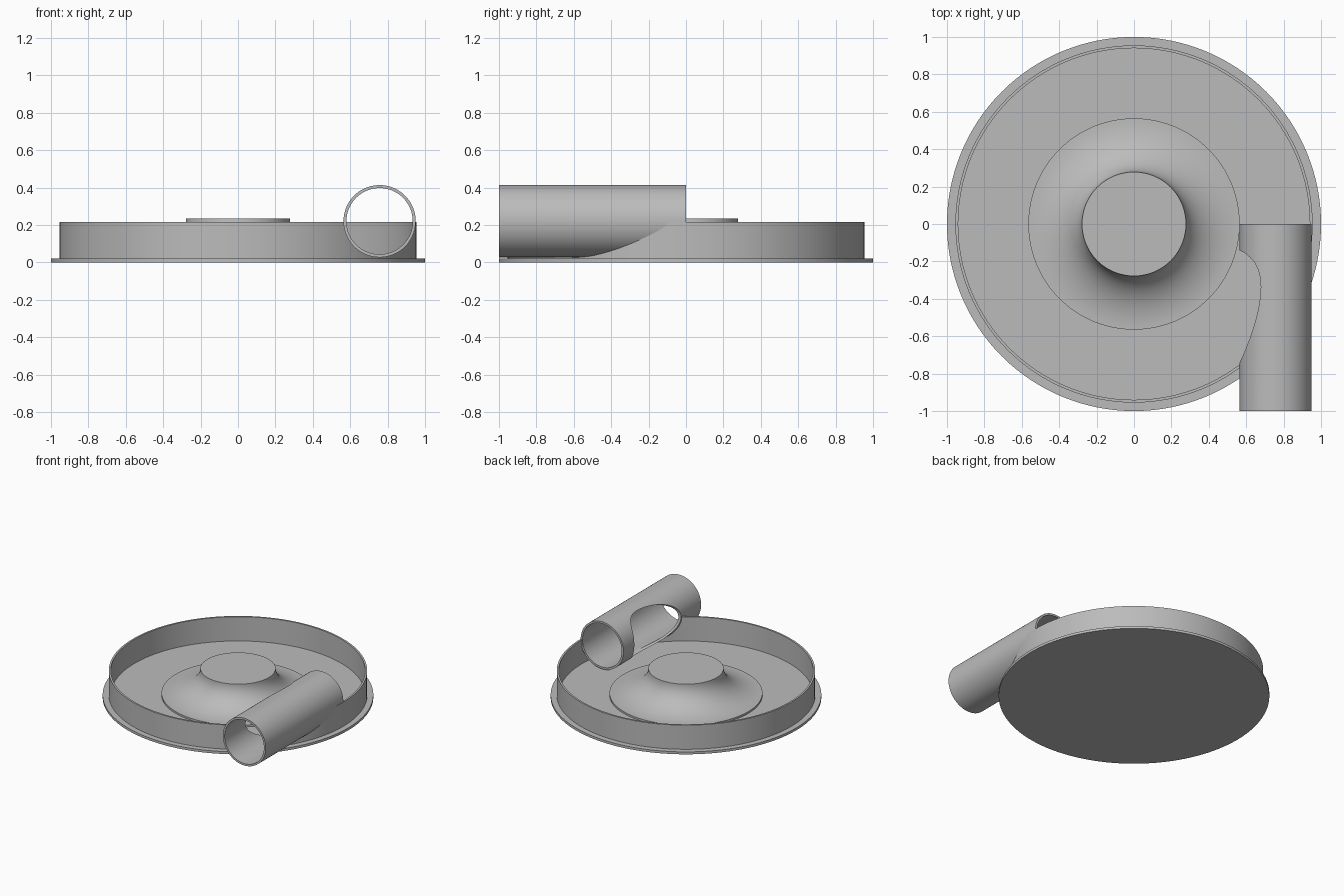
import bpy, bmesh, math
from mathutils import Matrix

old = bpy.data.objects.get("Cube")
if old:
    bpy.data.objects.remove(old, do_unlink=True)

SEG = 128
PIPE_X, PIPE_Z, PIPE_R, BORE_R = 0.757, 0.22, 0.193, 0.177

grey = bpy.data.materials.new("plain grey")
grey.use_nodes = True
grey.diffuse_color = (0.5, 0.5, 0.5, 1)
grey.node_tree.nodes["Principled BSDF"].inputs["Base Color"].default_value = (0.5, 0.5, 0.5, 1)


def lathe(name, profile, closed=False, matrix=Matrix(), segments=SEG):
    """Spin an (r, z) profile about z; points at r = 0 become poles."""
    bm = bmesh.new()
    pts = [bm.verts.new((r, 0, z)) for r, z in profile]
    edges = [bm.edges.new(p) for p in zip(pts, pts[1:])]
    if closed:
        edges.append(bm.edges.new((pts[-1], pts[0])))
    bmesh.ops.spin(bm, geom=pts + edges, cent=(0, 0, 0), axis=(0, 0, 1),
                   angle=math.tau, steps=segments, use_merge=True)
    bmesh.ops.remove_doubles(bm, verts=bm.verts, dist=1e-5)
    bmesh.ops.recalc_face_normals(bm, faces=bm.faces)
    bm.transform(matrix)
    mesh = bpy.data.meshes.new(name)
    bm.to_mesh(mesh)
    bm.free()
    ob = bpy.data.objects.new(name, mesh)
    bpy.context.collection.objects.link(ob)
    mesh.materials.append(grey)
    return ob


def cut(target, cutter):
    mod = target.modifiers.new("cut", 'BOOLEAN')
    mod.operation, mod.solver, mod.object = 'DIFFERENCE', 'EXACT', cutter
    bpy.context.view_layer.objects.active = target
    bpy.ops.object.modifier_apply(modifier=mod.name)
    cutter.hide_render = True
    cutter.hide_set(True)


# Base plate and upright rim
base = lathe("base_plate", [(0, 0), (1, 0), (1, 0.02), (0, 0.02)])
rim = lathe("rim_wall", [(0.94, 0.015), (0.955, 0.015), (0.955, 0.217), (0.94, 0.217)], True)

# Flared hub: a concave sweep from the lip up to the flat top
flare = [(0.565 - 0.287 * math.sin(a), 0.235 - 0.2 * math.cos(a))
         for a in (math.pi / 2 * i / 20 for i in range(21))]
hub = lathe("hub", [(0, 0.015), (0.565, 0.015)] + flare + [(0, 0.235)])

# Outlet pipe, lying along y
along_y = Matrix.Translation((PIPE_X, 0, PIPE_Z)) @ Matrix.Rotation(math.pi / 2, 4, 'X')
pipe = lathe("outlet_pipe", [(BORE_R, 0), (PIPE_R, 0), (PIPE_R, 1), (BORE_R, 1)], True, along_y)

# Ring-shaped flow channel cuts the pipe open towards the hub
ring = [(PIPE_X + 0.176 * math.cos(math.tau * i / 64), PIPE_Z + 0.176 * math.sin(math.tau * i / 64))
        for i in range(64)]
cut(pipe, lathe("channel_cutter", ring, True))

# The bore opens the rim
cut(rim, lathe("bore_cutter", [(0, 0), (0.18, 0), (0.18, 1.1), (0, 1.1)], False, along_y))

for ob in (base, rim, hub, pipe):
    bpy.ops.object.select_all(action='DESELECT')
    ob.select_set(True)
    bpy.context.view_layer.objects.active = ob
    bpy.ops.object.shade_smooth_by_angle(angle=math.radians(30))
